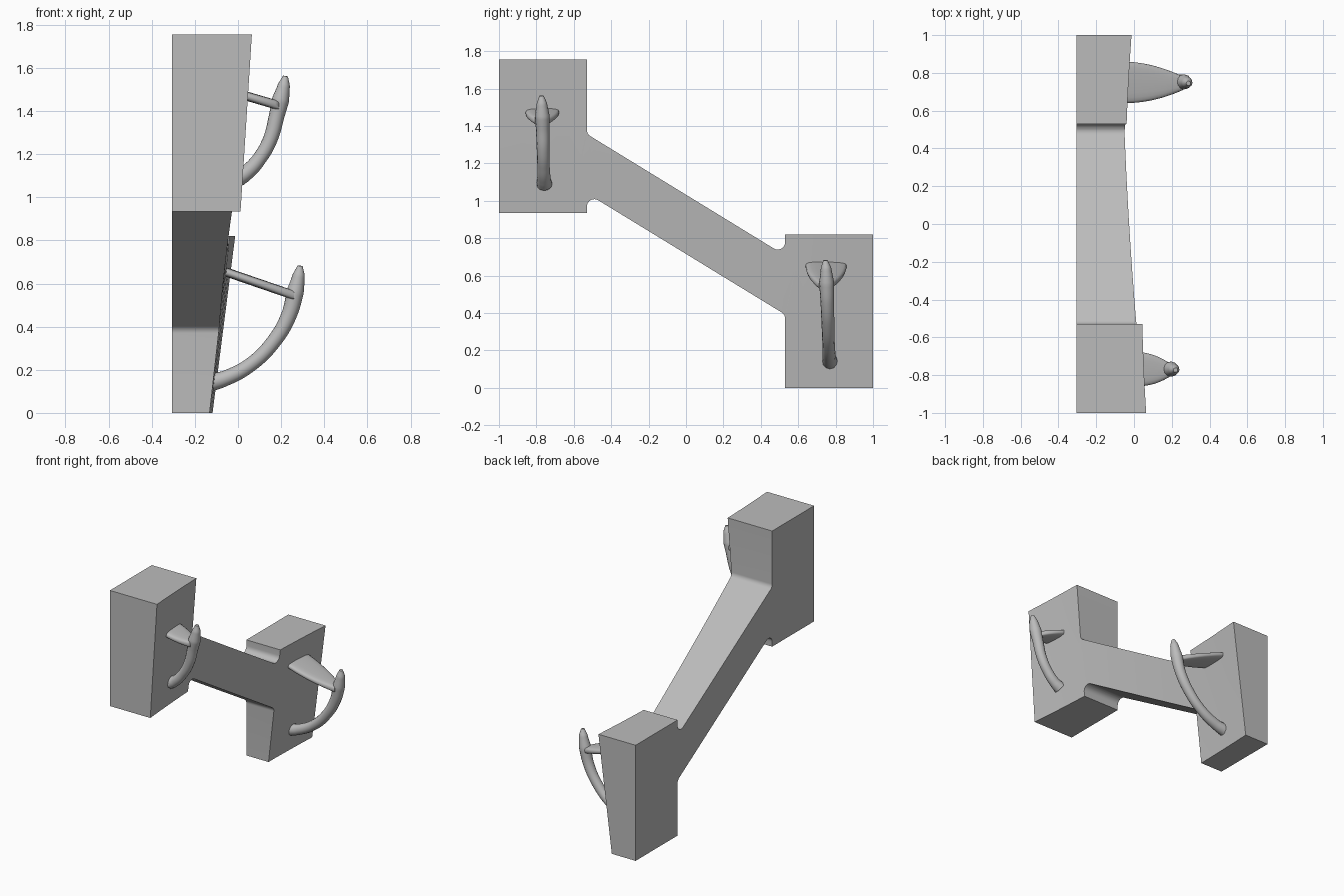
import bpy
import bmesh
import math
from mathutils import Vector

cube = bpy.data.objects.get("Cube")
if cube:
    bpy.data.objects.remove(cube, do_unlink=True)

grey = bpy.data.materials.new("plain grey")
grey.use_nodes = True
colour = (0.5, 0.5, 0.5, 1)
grey.diffuse_color = colour
grey.node_tree.nodes["Principled BSDF"].inputs["Base Color"].default_value = colour

BACK = -0.305


def face_x(y, z):
    """Gently warped, leaning surface that carries the hooks."""
    return -0.125 - 0.035 * y + 0.042 * y * y + (0.096 + 0.032 * y) * z


def finish(obj, angle):
    obj.data.materials.append(grey)
    bpy.ops.object.select_all(action='DESELECT')
    obj.select_set(True)
    bpy.context.view_layer.objects.active = obj
    bpy.ops.object.shade_smooth_by_angle(angle=math.radians(angle))


def add_mesh(name, bm, angle):
    bmesh.ops.recalc_face_normals(bm, faces=bm.faces[:])
    mesh = bpy.data.meshes.new(name)
    bm.to_mesh(mesh)
    bm.free()
    obj = bpy.data.objects.new(name, mesh)
    bpy.context.collection.objects.link(obj)
    finish(obj, angle)
    return obj


def fillet(prev, corner, nxt, radius, steps=8):
    """Points of a round between two straight edges."""
    c = Vector(corner)
    a = (Vector(prev) - c).normalized()
    b = (Vector(nxt) - c).normalized()
    half = a.angle(b) / 2
    centre = c + (a + b).normalized() * radius / math.sin(half)
    start = c + a * radius / math.tan(half) - centre
    end = c + b * radius / math.tan(half) - centre
    sweep = math.pi - 2 * half
    return [centre + (start * math.sin((1 - i / steps) * sweep)
                      + end * math.sin(i / steps * sweep)) / math.sin(sweep)
            for i in range(steps + 1)]


# Body: two blocks joined by a sloping beam, side outline as (y, z, rounded)
outline = [(-1, 1.755, 0), (-1, 0.935, 0), (-0.53, 0.935, 0), (-0.53, 1.04, 1),
           (0.53, 0.392, 1), (0.53, 0, 0), (1, 0, 0), (1, 0.82, 0),
           (0.53, 0.82, 0), (0.53, 0.708, 1), (-0.53, 1.357, 1), (-0.53, 1.755, 0)]
points = []
for i, (y, z, rounded) in enumerate(outline):
    if rounded:
        after = outline[(i + 1) % len(outline)]
        points += fillet(outline[i - 1][:2], (y, z), after[:2], 0.04)
    else:
        points.append(Vector((y, z)))

bm = bmesh.new()
side = bm.faces.new([bm.verts.new((BACK, p.x, p.y)) for p in points])
result = bmesh.ops.extrude_face_region(bm, geom=[side], use_keep_orig=True)
for v in result["geom"]:
    if isinstance(v, bmesh.types.BMVert):
        v.co.x = 0
for i in range(-7, 8):
    bmesh.ops.bisect_plane(bm, geom=bm.verts[:] + bm.edges[:] + bm.faces[:],
                           plane_co=(0, i / 8, 0), plane_no=(0, 1, 0))
for v in bm.verts:
    if v.co.x > BACK + 0.01:
        v.co.x = face_x(v.co.y, v.co.z)
bmesh.ops.triangulate(bm, faces=[f for f in bm.faces if f.normal.x > 0.5 or len(f.verts) > 4])
add_mesh("body", bm, 35)


def hook_arm(name, path, radii):
    curve = bpy.data.curves.new(name, 'CURVE')
    curve.dimensions = '3D'
    curve.bevel_depth = 1
    curve.bevel_resolution = 4
    curve.resolution_u = 8
    curve.use_fill_caps = True
    spline = curve.splines.new('BEZIER')
    spline.bezier_points.add(len(path) - 1)
    for bp, co, r in zip(spline.bezier_points, path, radii):
        bp.co = co
        bp.radius = r
        bp.handle_left_type = bp.handle_right_type = 'AUTO'
    obj = bpy.data.objects.new(name, curve)
    bpy.context.collection.objects.link(obj)
    bpy.ops.object.select_all(action='DESELECT')
    obj.select_set(True)
    bpy.context.view_layer.objects.active = obj
    bpy.ops.object.convert(target='MESH')
    finish(bpy.context.object, 60)


def hook_web(name, start, end, width, tip, thick):
    """Tapering plate between the body and the hook arm."""
    bm = bmesh.new()
    rings = []
    steps, sides = 10, 20
    for i in range(steps + 1):
        t = i / steps
        mid = Vector(start).lerp(Vector(end), t)
        half = tip + (width - tip) * (1 - t ** 2)
        ring = []
        for k in range(sides):
            a = 2 * math.pi * k / sides
            c, s = math.cos(a), math.sin(a)
            ring.append(bm.verts.new(mid + Vector((
                0, half * math.copysign(abs(c) ** 0.6, c),
                thick * math.copysign(abs(s) ** 0.6, s)))))
        rings.append(ring)
    for r, q in zip(rings, rings[1:]):
        for k in range(sides):
            n = (k + 1) % sides
            bm.faces.new((r[k], r[n], q[n], q[k]))
    bm.faces.new(rings[0])
    bm.faces.new(rings[-1])
    add_mesh(name, bm, 60)


# Hooks: arm path as (x, z), leaning slightly in y from foot to tip
hooks = {
    "upper": dict(path=[(0.0, 1.09), (0.04, 1.115), (0.1, 1.18), (0.15, 1.27),
                        (0.18, 1.38), (0.197, 1.45), (0.213, 1.52), (0.22, 1.562)],
                  y=(-0.757, -0.773), start=(0.02, 1.475), end=(0.19, 1.425), width=0.09),
    "lower": dict(path=[(-0.13, 0.14), (-0.06, 0.16), (0.06, 0.225), (0.165, 0.33),
                        (0.235, 0.45), (0.265, 0.56), (0.282, 0.64), (0.288, 0.682)],
                  y=(0.77, 0.745), start=(-0.06, 0.655), end=(0.26, 0.545), width=0.11),
}
radii = [0.042, 0.036, 0.033, 0.034, 0.036, 0.04, 0.028, 0.012]
for label, h in hooks.items():
    y0, y1 = h["y"]
    n = len(h["path"]) - 1
    hook_arm(label + "_hook_arm",
             [(x, y0 + (y1 - y0) * i / n, z) for i, (x, z) in enumerate(h["path"])], radii)
    (xa, za), (xb, zb) = h["start"], h["end"]
    hook_web(label + "_hook_web", (xa, y1 + 0.005, za), (xb, y1, zb), h["width"], 0.035, 0.022)
